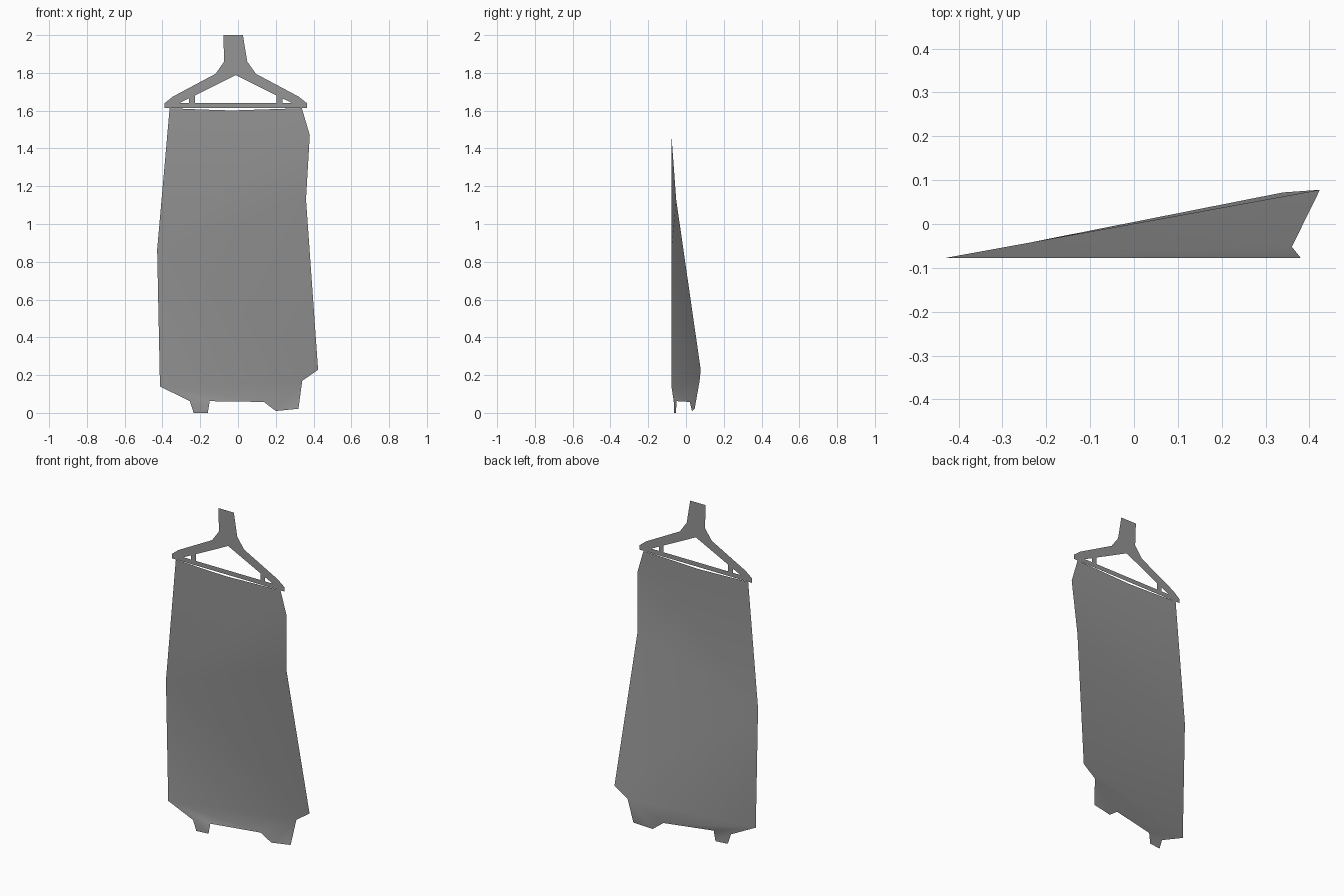
import bpy

cube = bpy.data.objects.get("Cube")
if cube:
    bpy.data.objects.remove(cube, do_unlink=True)

grey = bpy.data.materials.new("mid grey")
grey.use_nodes = True
colour = (0.3, 0.3, 0.3, 1)
grey.diffuse_color = colour
bsdf = grey.node_tree.nodes["Principled BSDF"]
bsdf.inputs["Base Color"].default_value = colour
bsdf.inputs["Roughness"].default_value = 0.9

FRONT = -0.077   # plane of the hanger and the upper cloth
MID = -0.012     # centre line of the hanger


def make_sheet(name, points, faces, smooth=False):
    mesh = bpy.data.meshes.new(name)
    mesh.from_pydata(points, [], faces)
    mesh.materials.append(grey)
    for poly in mesh.polygons:
        poly.use_smooth = smooth
    obj = bpy.data.objects.new(name, mesh)
    bpy.context.collection.objects.link(obj)
    return obj


def flat_part(name, outline, side=1):
    """Flat plate in the hanger plane; side=-1 mirrors it to the right."""
    points = [(MID + side * u, FRONT, z) for u, z in outline]
    if side < 0:
        points.reverse()
    make_sheet(name, points, [range(len(points))])


# Hanger: neck, sloping arms, lower bar and small posts
BAR_TOP, BAR_LOW = 1.64, 1.613
flat_part("hanger_neck", [(-0.066, 2), (-0.061, 1.86), (0, 1.788),
                          (0.061, 1.86), (0.038, 2)])
for label, side in (("left", 1), ("right", -1)):
    flat_part(label + "_hanger_arm", [
        (0, 1.788), (0.298, BAR_TOP), (0.345, BAR_TOP), (0.345, BAR_LOW),
        (0.376, BAR_LOW), (0.376, BAR_TOP), (0.332, 1.675),
        (0.107, 1.795), (0.061, 1.86)], side)
    flat_part(label + "_hanger_post", [
        (0.216, BAR_TOP), (0.248, BAR_TOP), (0.248, 1.665), (0.216, 1.681)], side)
flat_part("hanger_bar", [(-0.345, BAR_LOW), (0.345, BAR_LOW),
                         (0.345, BAR_TOP), (-0.345, BAR_TOP)])

# Hanging cloth: one thin sheet whose lower left corner swings back
cloth = {
    "top_r": (-0.362, FRONT, BAR_LOW),
    "side_r": (-0.428, FRONT, 0.865),
    "low_r": (-0.413, FRONT, 0.14),
    "neck_r": (-0.19, FRONT, 1.606),
    "neck_mid": (-0.03, FRONT, 1.601),
    "neck_l": (0.12, FRONT, 1.606),
    "top_l": (0.338, FRONT, BAR_LOW),
    "shoulder_l": (0.38, FRONT, 1.47),
    "waist_l": (0.36, -0.052, 1.13),
    "corner_l": (0.424, 0.078, 0.228),
    "low_l": (0.34, 0.072, 0.17),
    "hem_r": (-0.255, -0.065, 0.062),
    "hem_mid": (-0.15, -0.05, 0.062),
    "hem_l": (0.137, 0.02, 0.058),
    "tab_r": (-0.235, -0.063, 0),
    "tab_mid": (-0.16, -0.053, 0),
    "tab_l": (0.2, 0.032, 0.01),
    "tab_end": (0.32, 0.046, 0.022),
}
panels = [
    "top_r side_r shoulder_l top_l neck_l neck_mid neck_r",
    "side_r waist_l shoulder_l",
    "side_r corner_l waist_l",
    "side_r low_r corner_l",
    "low_r low_l corner_l",
    "low_r hem_l low_l",
    "low_r hem_mid hem_l",
    "low_r hem_r hem_mid",
    "hem_r tab_r tab_mid hem_mid",
    "hem_l tab_l low_l",
    "tab_l tab_end low_l",
]
index = {key: i for i, key in enumerate(cloth)}
make_sheet("hanging_cloth", list(cloth.values()),
           [[index[k] for k in panel.split()] for panel in panels], smooth=True)
